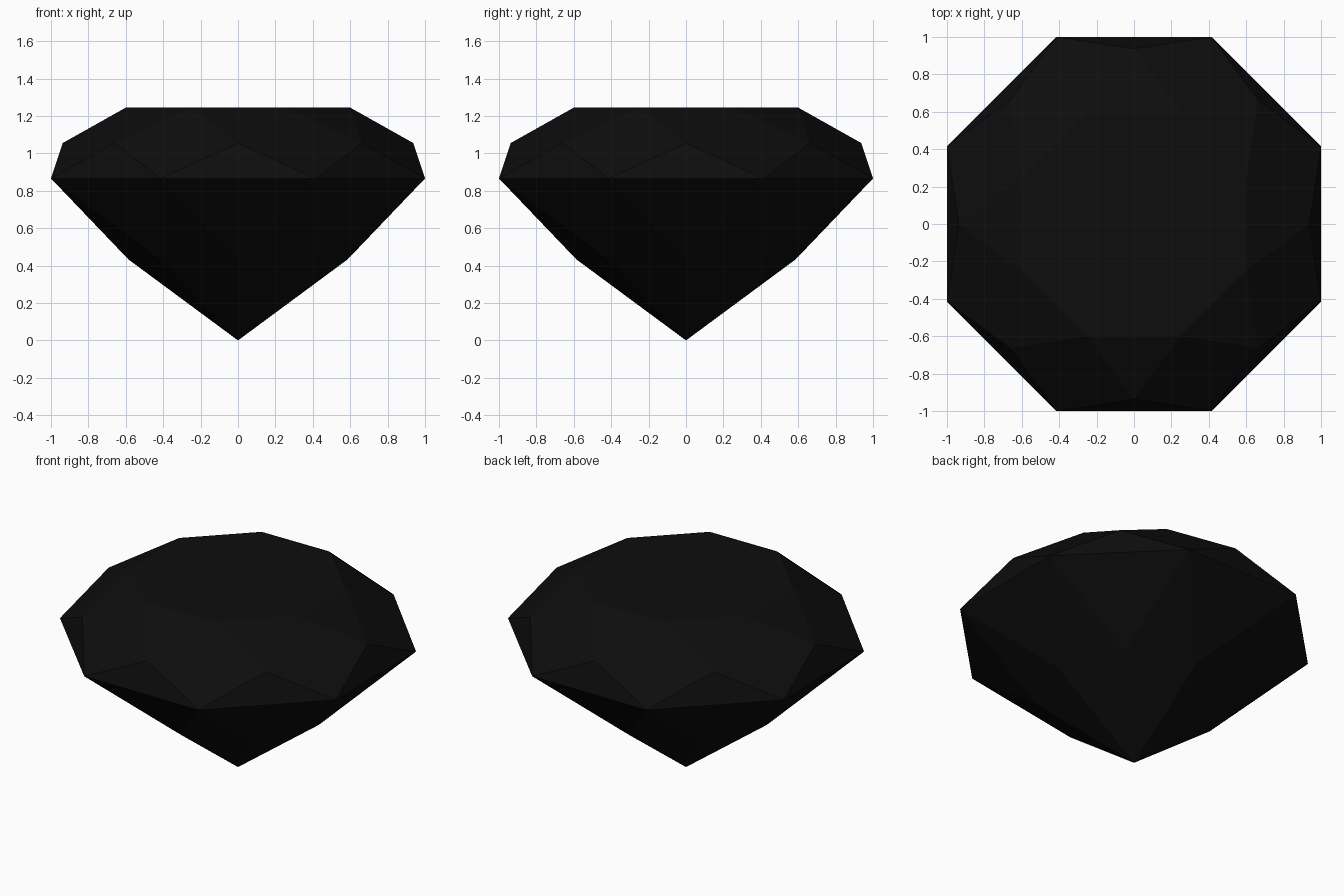
import bpy, bmesh, math

if "Cube" in bpy.data.objects:
    bpy.data.objects.remove(bpy.data.objects["Cube"])

SEG = 8
HALF = math.pi / SEG
R = 1 / math.cos(HALF)          # girdle corner radius (flat sides at x, y = +-1)
H_PAV, H_CROWN = 0.8 * R, 0.35 * R
TABLE_R = 0.6 * R


def ring(bm, radius, z, turn):
    return [bm.verts.new((radius * math.cos(2 * HALF * i + turn),
                          radius * math.sin(2 * HALF * i + turn), z))
            for i in range(SEG)]


bm = bmesh.new()
culet = bm.verts.new((0, 0, 0))
pav = ring(bm, R / 2 / math.cos(HALF), H_PAV / 2, 0)
girdle = ring(bm, R, H_PAV, HALF)
crown = ring(bm, (R + TABLE_R) / 2 / math.cos(HALF), H_PAV + H_CROWN / 2, 0)
table = ring(bm, TABLE_R, H_PAV + H_CROWN, HALF)

for i in range(SEG):
    j = (i + 1) % SEG
    # pavilion: long kites and girdle triangles
    bm.faces.new((culet, pav[j], girdle[i], pav[i]))
    bm.faces.new((pav[i], girdle[i], girdle[i - 1]))
    # crown: kites, girdle triangles and star triangles
    bm.faces.new((girdle[i], crown[j], table[i], crown[i]))
    bm.faces.new((girdle[i - 1], girdle[i], crown[i]))
    bm.faces.new((crown[i], table[i], table[i - 1]))
bm.faces.new(table)             # flat table facet
bmesh.ops.recalc_face_normals(bm, faces=bm.faces)

mesh = bpy.data.meshes.new("gemstone")
bm.to_mesh(mesh)
bm.free()

mat = bpy.data.materials.new("near black")
mat.diffuse_color = (0.004, 0.004, 0.004, 1)
mat.use_nodes = True
mat.node_tree.nodes["Principled BSDF"].inputs["Base Color"].default_value = mat.diffuse_color
mesh.materials.append(mat)
bpy.context.collection.objects.link(bpy.data.objects.new("gemstone", mesh))
